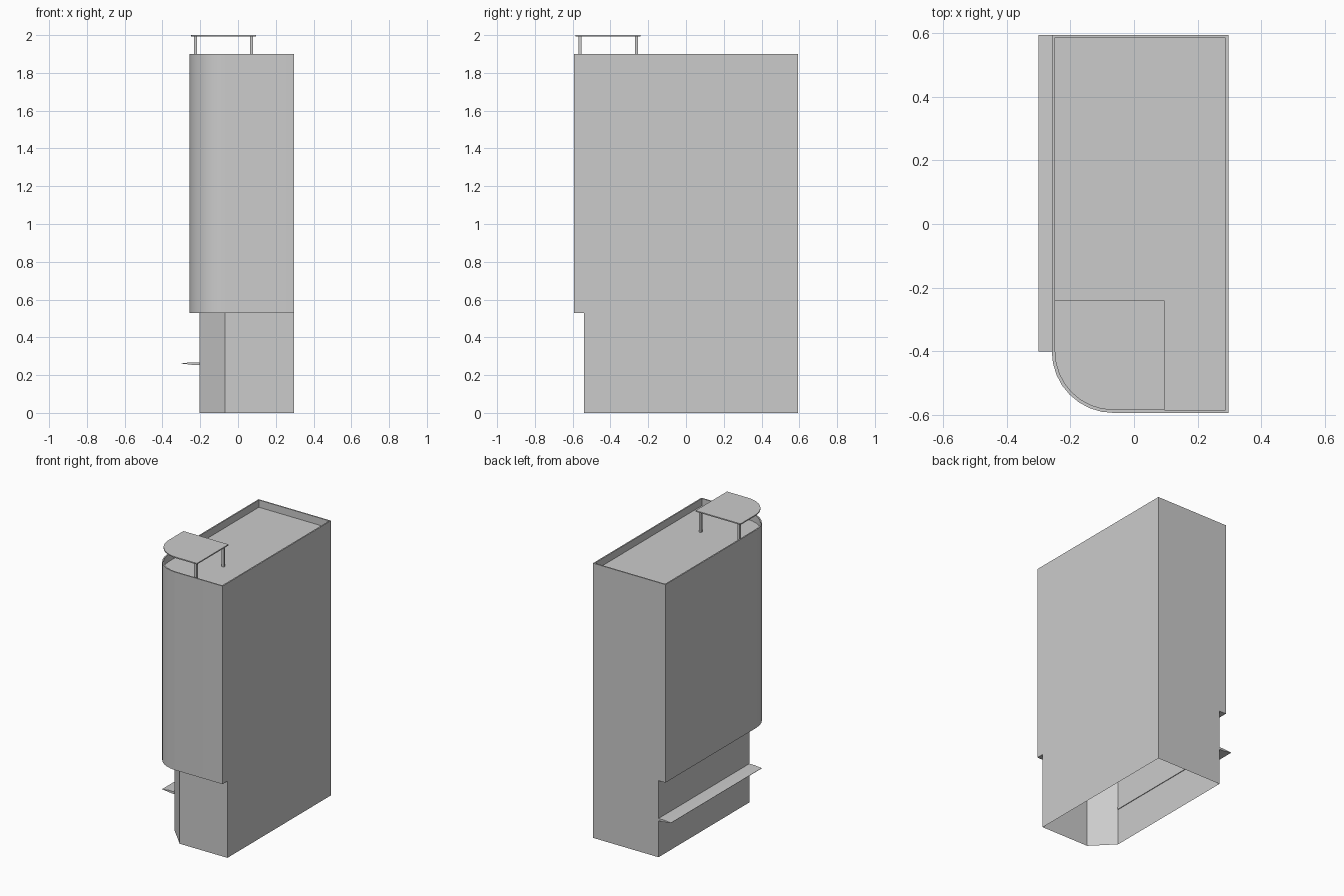
import bpy, bmesh, math

if "Cube" in bpy.data.objects:
    bpy.data.objects.remove(bpy.data.objects["Cube"])


def finish(name, bm):
    bmesh.ops.recalc_face_normals(bm, faces=bm.faces)
    me = bpy.data.meshes.new(name)
    bm.to_mesh(me)
    bm.free()
    ob = bpy.data.objects.new(name, me)
    bpy.context.collection.objects.link(ob)
    bpy.ops.object.select_all(action='DESELECT')
    ob.select_set(True)
    bpy.context.view_layer.objects.active = ob
    bpy.ops.object.shade_smooth_by_angle(angle=math.radians(25))
    return ob


def loft(name, rings, cap_start=True, cap_end=True):
    """Bridge successive rings of 3D points that share a vertex count."""
    bm = bmesh.new()
    loops = [[bm.verts.new(p) for p in r] for r in rings]
    n = len(rings[0])
    for a, b in zip(loops, loops[1:]):
        for i in range(n):
            j = (i + 1) % n
            bm.faces.new((a[i], a[j], b[j], b[i]))
    if cap_start:
        bm.faces.new(loops[0][::-1])
    if cap_end:
        bm.faces.new(loops[-1])
    return finish(name, bm)


def rounded_plan(x0, x1, y0, y1, r, seg=8):
    """Rectangle with a rounded front-left corner."""
    arc = []
    for i in range(seg + 1):
        a = math.pi + math.pi / 2 * i / seg
        arc.append((x0 + r + r * math.cos(a), y0 + r + r * math.sin(a)))
    return arc + [(x1, y0), (x1, y1), (x0, y1)]


def at(plan, z):
    return [(x, y, z) for x, y in plan]


LEFT, RIGHT, FRONT, BACK = -0.258, 0.297, -0.593, 0.593
T = 0.009          # parapet thickness
ROOF = 1.85

# Upper storeys with parapet and sunken roof
outer = rounded_plan(LEFT, RIGHT, FRONT, BACK, 0.193)
inner = rounded_plan(LEFT + T, RIGHT - T, FRONT + T, BACK - T, 0.193 - T)
loft("upper_storeys", [at(outer, 0.53), at(outer, 1.9), at(inner, 1.9), at(inner, ROOF)])

# Ground floor: set back, chamfered corner, open underneath
ground = [(-0.205, -0.40), (-0.068, -0.54), (RIGHT, -0.54), (RIGHT, BACK), (-0.205, BACK)]
loft("ground_floor", [at(ground, 0), at(ground, 0.53)], False, False)

# Roof canopy following the rounded corner
canopy = rounded_plan(LEFT + T, 0.095, FRONT + T, -0.24, 0.193 - T)
loft("roof_canopy", [at(canopy, 1.992), at(canopy, 2.0)])

# Canopy posts on the three square corners
for i, (x, y) in enumerate([(-0.225, -0.262), (0.072, -0.262), (0.072, -0.562)]):
    h = 0.008
    sq = [(x - h, y - h), (x + h, y - h), (x + h, y + h), (x - h, y + h)]
    loft(f"canopy_post_{i + 1}", [at(sq, ROOF), at(sq, 1.993)])

# Side awning: thin blade with a gently swollen section
section = [(-0.20, 0.252), (-0.24, 0.254), (-0.27, 0.258), (-0.30, 0.261),
           (-0.30, 0.263), (-0.275, 0.265), (-0.25, 0.268), (-0.20, 0.268)]
loft("side_awning", [[(x, y, z) for x, z in section] for y in (-0.40, BACK)])
